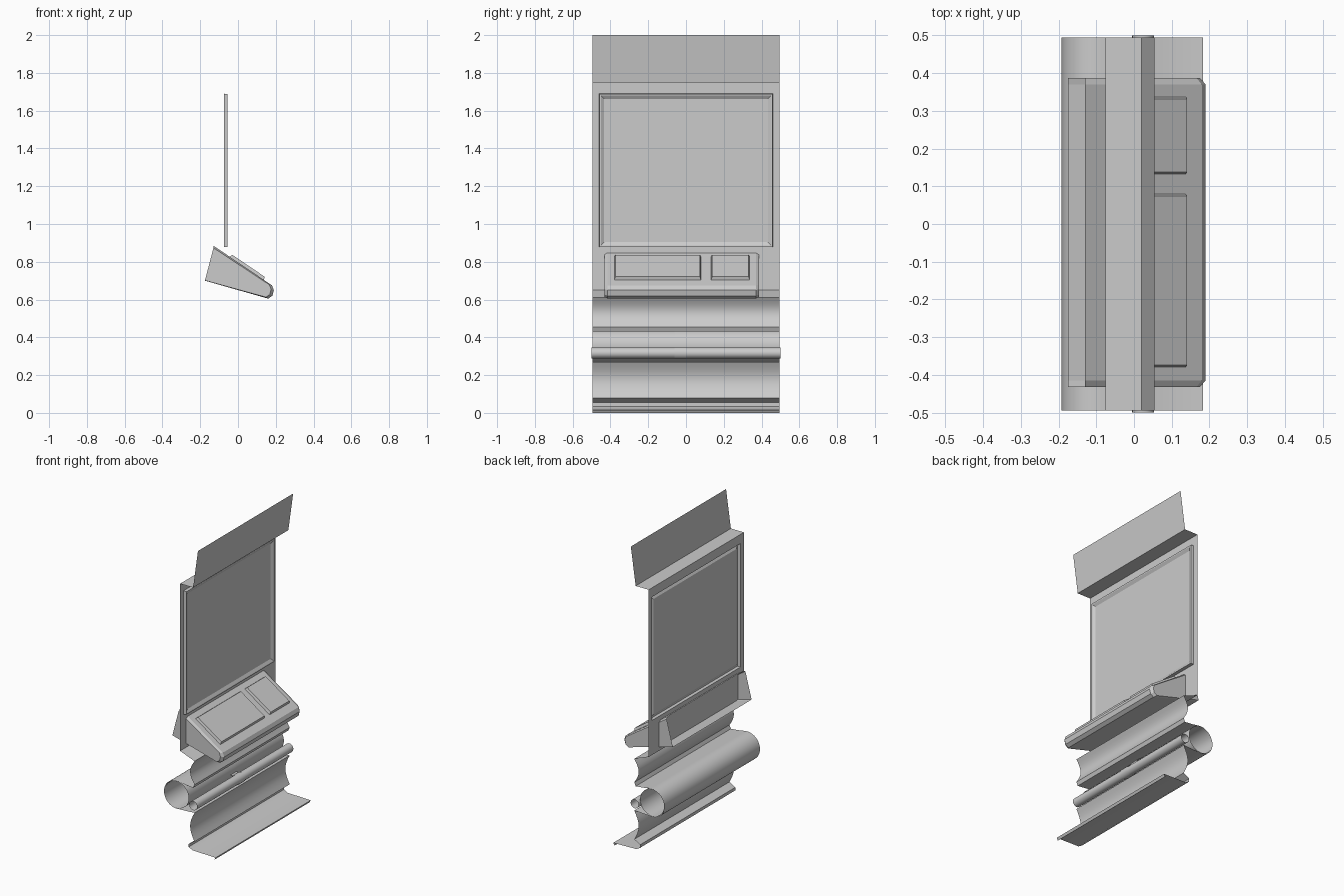
import bpy, bmesh
from math import sin, cos, radians, pi

if "Cube" in bpy.data.objects:
    bpy.data.objects.remove(bpy.data.objects["Cube"])


def finish(name, bm, smooth=True, recalc=False):
    if recalc:
        bmesh.ops.recalc_face_normals(bm, faces=bm.faces)
    me = bpy.data.meshes.new(name)
    bm.to_mesh(me)
    bm.free()
    ob = bpy.data.objects.new(name, me)
    bpy.context.collection.objects.link(ob)
    if smooth:
        bpy.ops.object.select_all(action='DESELECT')
        ob.select_set(True)
        bpy.context.view_layer.objects.active = ob
        bpy.ops.object.shade_smooth_by_angle(angle=radians(35))
    return ob


def arc(cx, cz, r, a0, a1, n):
    """Points on an arc in the xz plane, angles in degrees."""
    return [(cx + r * cos(radians(a0 + (a1 - a0) * i / n)),
             cz + r * sin(radians(a0 + (a1 - a0) * i / n))) for i in range(n + 1)]


def scoop(top, bottom, depth, n=8):
    """Shallow concave curve between two profile points."""
    return [(top[0] + (bottom[0] - top[0]) * i / n - depth * sin(pi * i / n),
             top[1] + (bottom[1] - top[1]) * i / n) for i in range(n + 1)]


def sheet(name, pts, y0, y1):
    """Open sheet: an xz profile swept along y."""
    bm = bmesh.new()
    a = [bm.verts.new((x, y0, z)) for x, z in pts]
    b = [bm.verts.new((x, y1, z)) for x, z in pts]
    for i in range(len(pts) - 1):
        bm.faces.new((a[i], a[i + 1], b[i + 1], b[i]))
    bmesh.ops.remove_doubles(bm, verts=bm.verts, dist=1e-5)
    return finish(name, bm)


def loft(name, rings, cap_start, cap_end, recalc=True, skip=()):
    """Join equal-length closed rings of 3D points; skip leaves sides open."""
    bm = bmesh.new()
    vs = [[bm.verts.new(p) for p in r] for r in rings]
    n = len(rings[0])
    for r, s in zip(vs, vs[1:]):
        for i in range(n):
            if i not in skip:
                j = (i + 1) % n
                bm.faces.new((r[i], r[j], s[j], s[i]))
    if cap_start:
        bm.faces.new(vs[0][::-1])
    if cap_end:
        bm.faces.new(vs[-1])
    return finish(name, bm, smooth=False, recalc=recalc)


W = 0.495

# upper wall: leaning top panel and ledge
sheet("top_panel", [(0.055, 2.0), (0.02, 1.75), (-0.075, 1.75)], -W, W)


# wall face with raised screen frame and recessed screen
def rect(x, y, z0, z1):
    return [(x, -y, z0), (x, y, z0), (x, y, z1), (x, -y, z1)]


loft("wall_screen", [rect(-0.075, W, 0.65, 1.75),
                     rect(-0.075, 0.46, 0.877, 1.69),
                     rect(-0.055, 0.458, 0.879, 1.688),
                     rect(-0.055, 0.45, 0.887, 1.68),
                     rect(-0.066, 0.433, 0.904, 1.663)], False, True, recalc=False)

# lower wall: step, upper scoop, pipe trough, lower scoop, undercut and foot
lower = [(-0.075, 0.65)]
lower += scoop((0.03, 0.61), (0.03, 0.455), 0.032)
lower += [(0.02, 0.432), (-0.04, 0.438)]
lower += arc(-0.1, 0.355, 0.092, 80, 280, 18)
lower += scoop((0.03, 0.27), (0.03, 0.08), 0.032)
lower += [(-0.012, 0.055), (-0.012, 0.035), (0.015, 0.02), (0.183, 0.016), (0.174, 0.0)]
sheet("lower_wall", lower, -W, W)

# open pipes
sheet("large_pipe", arc(-0.1, 0.355, 0.0875, 360, 0, 32), -W, W)
sheet("small_pipe", arc(0.024, 0.317, 0.029, 360, 0, 20), -0.5, 0.5)

# clamp joining the pipes
sheet("clamp_cuff", arc(-0.1, 0.355, 0.0905, 75, -30, 12), -0.06, 0.0)
sheet("clamp_ring", arc(0.024, 0.317, 0.032, 360, 0, 20), -0.06, 0.0)
sheet("clamp_arm", [(-0.015, 0.345), (0.005, 0.338), (0.005, 0.312),
                    (-0.02, 0.312)], -0.06, 0.0)

# sloped console, open at the back, with chamfered ends
prof = [(-0.13, 0.885), (-0.175, 0.70), (0.16, 0.605), (0.182, 0.62),
        (0.19, 0.65), (0.18, 0.675)]


def console_ring(y, s):
    cx, cz = -0.02, 0.72
    return [(cx + (x - cx) * (s if x > 0 else 1), y, cz + (z - cz) * s)
            for x, z in prof]


loft("console", [console_ring(-0.432, 0.93), console_ring(-0.415, 1),
                 console_ring(0.37, 1), console_ring(0.387, 0.93)],
     True, True, skip=(0,))


# raised pads on the console slope
def pad(name, y0, y1):
    def ring(inset, h):
        def p(x, y):
            return (x + 0.56 * h, y, 0.885 - 0.677 * (x + 0.13) + 0.83 * h)
        xa, xb = -0.045 + inset, 0.138 - inset
        ya, yb = y0 + inset, y1 - inset
        return [p(xa, ya), p(xb, ya), p(xb, yb), p(xa, yb)]
    loft(name, [ring(0, -0.003), ring(0.006, 0.016)], True, True)


pad("large_pad", -0.38, 0.08)
pad("small_pad", 0.132, 0.338)
